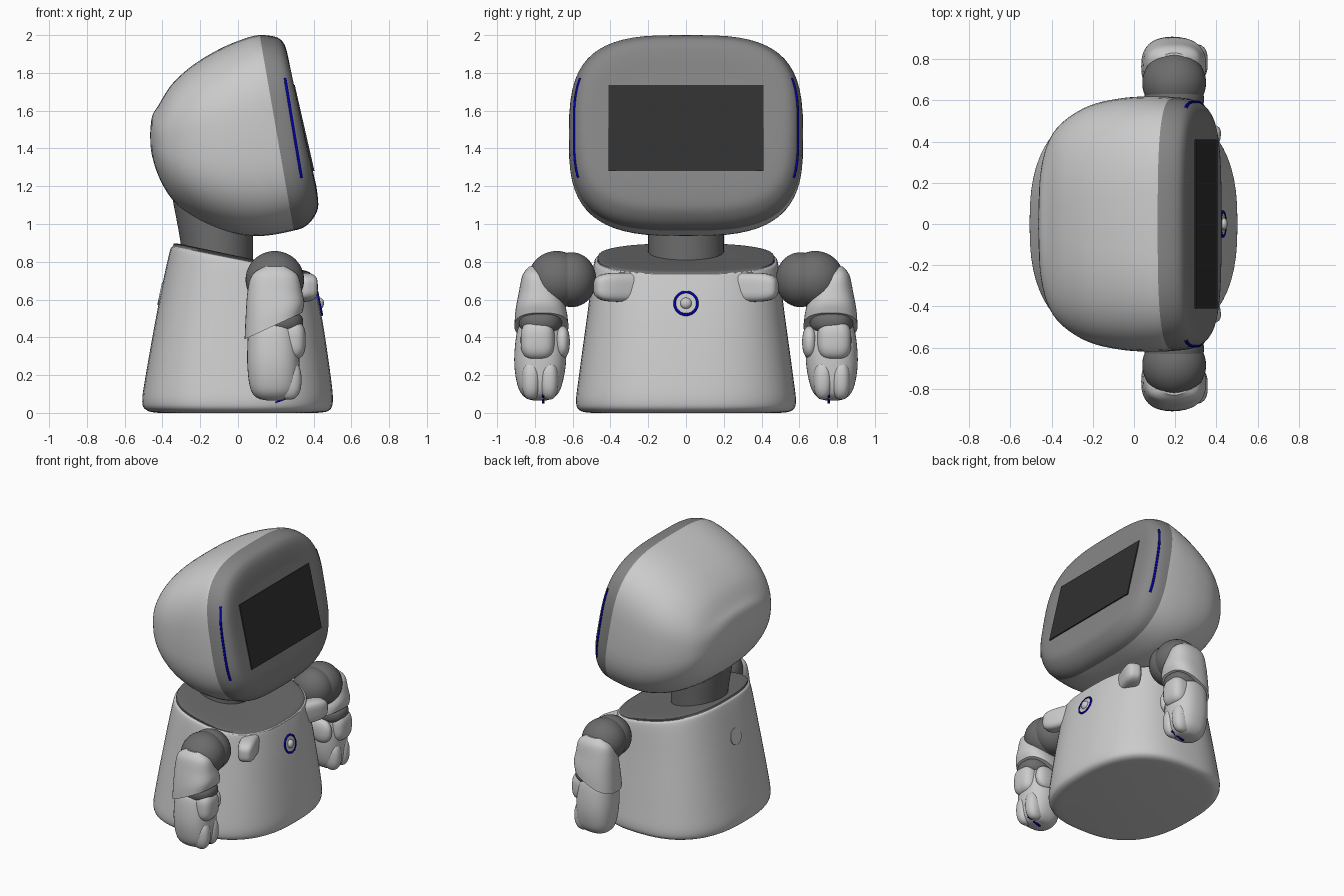
import bpy, bmesh, math
from mathutils import Matrix, Vector

cube = bpy.data.objects.get("Cube")
if cube:
    bpy.data.objects.remove(cube, do_unlink=True)


def material(name, r, g, b):
    m = bpy.data.materials.new(name)
    m.use_nodes = True
    m.diffuse_color = (r, g, b, 1)
    m.node_tree.nodes["Principled BSDF"].inputs["Base Color"].default_value = (r, g, b, 1)
    return m


SHELL = material("light grey shell", .6, .6, .6)
BEZEL = material("mid grey bezel", .24, .24, .24)
JOINT = material("dark grey joint", .15, .15, .15)
SCREEN = material("black screen", .03, .03, .03)
BLUE = material("blue light", 0, 0, .4)


def finish(name, bm, *mats):
    """Turn a bmesh into a smooth object that keeps its sharp edges."""
    bmesh.ops.recalc_face_normals(bm, faces=bm.faces)
    mesh = bpy.data.meshes.new(name)
    bm.to_mesh(mesh)
    bm.free()
    for m in mats:
        mesh.materials.append(m)
    for p in mesh.polygons:
        p.use_smooth = True
    mesh.set_sharp_from_angle(angle=math.radians(35))
    ob = bpy.data.objects.new(name, mesh)
    bpy.context.scene.collection.objects.link(ob)
    return ob


def ring_point(s, power, a):
    """Point on a superellipse spanning two (x, z) ends, with half width and y centre."""
    px, pz, qx, qz, w, yc = s
    c, d = math.cos(a), math.sin(a)
    u = math.copysign(abs(c) ** (2 / power), c)
    v = math.copysign(abs(d) ** (2 / power), d)
    return Vector(((px + qx) / 2 + u * (px - qx) / 2, yc + v * w,
                   (pz + qz) / 2 + u * (pz - qz) / 2))


def spline(a, b, c, d, t):
    return [(2 * q + (r - p) * t + (2 * p - 5 * q + 4 * r - s) * t * t
             + (3 * q - p - 3 * r + s) * t ** 3) / 2 for p, q, r, s in zip(a, b, c, d)]


def loft(name, stations, powers, mats, split=99, side=1, segs=64, steps=5):
    """Skin smooth rings through the stations; from 'split' on use the second colour."""
    st = [(*s, 0) if len(s) == 5 else s for s in stations]
    last = len(st) - 1
    bm, rings = bmesh.new(), []
    for k in range(last * steps + 1):
        i = min(k // steps, last - 1)
        s = spline(st[max(i - 1, 0)], st[i], st[i + 1], st[min(i + 2, last)], k / steps - i)
        power = powers[0] + (powers[1] - powers[0]) * min(1, 1.6 * k / (last * steps))
        pts = [ring_point(s, power, math.tau * j / segs) for j in range(segs)]
        rings.append([bm.verts.new((p.x, p.y * side, p.z)) for p in pts])
    for k, (r0, r1) in enumerate(zip(rings, rings[1:])):
        for j in range(segs):
            n = (j + 1) % segs
            f = bm.faces.new((r0[j], r0[n], r1[n], r1[j]))
            f.material_index = int(k >= split * steps)
    bm.faces.new(rings[0])
    bm.faces.new(rings[-1]).material_index = int(split < last)
    return finish(name, bm, *mats)


def blob(name, loc, half, mat, power=2, turn=0):
    """Ellipsoid, squarer with a higher power."""
    bm = bmesh.new()
    bmesh.ops.create_uvsphere(bm, u_segments=40, v_segments=24, radius=1)
    for v in bm.verts:
        length = sum(abs(c) ** power for c in v.co) ** (1 / power)
        v.co = Vector([c / length * h for c, h in zip(v.co, half)])
    bm.transform(Matrix.Translation(loc) @ Matrix.Rotation(turn, 4, 'Z'))
    return finish(name, bm, mat)


def plate(name, loc, size, mat, tilt=0):
    bm = bmesh.new()
    bmesh.ops.create_cube(bm, size=1)
    bm.transform(Matrix.Translation(loc) @ Matrix.Rotation(tilt, 4, 'Y')
                 @ Matrix.Diagonal((*size, 1)))
    return finish(name, bm, mat)


def disc(name, loc, radius, depth, mat, tilt):
    bm = bmesh.new()
    bmesh.ops.create_cone(bm, cap_ends=True, segments=40, radius1=radius,
                          radius2=radius, depth=depth)
    bm.transform(Matrix.Translation(loc) @ Matrix.Rotation(tilt, 4, 'Y'))
    return finish(name, bm, mat)


def tube(name, pts, radius, mat, cyclic=False):
    cu = bpy.data.curves.new(name, 'CURVE')
    cu.dimensions = '3D'
    cu.bevel_depth = radius
    cu.bevel_resolution = 2
    sp = cu.splines.new('POLY')
    sp.points.add(len(pts) - 1)
    for p, co in zip(sp.points, pts):
        p.co = (*co, 1)
    sp.use_cyclic_u = cyclic
    cu.materials.append(mat)
    ob = bpy.data.objects.new(name, cu)
    bpy.context.scene.collection.objects.link(ob)


# Head: rounded shell at the back, bezel at the front
loft("head", [
    (-.465, 1.48, -.465, 1.46, .02),
    (-.455, 1.57, -.455, 1.36, .24),
    (-.42, 1.63, -.41, 1.23, .40),
    (-.35, 1.74, -.33, 1.11, .50),
    (-.24, 1.84, -.19, 1.01, .575),
    (-.10, 1.925, -.03, .95, .61),
    (.03, 1.98, .13, .937, .62),
    (.115, 2.0, .295, .965, .615),
    (.20, 1.99, .36, .99, .60),
    (.24, 1.96, .405, 1.04, .57),
    (.262, 1.9, .425, 1.1, .52),
    (.278, 1.8, .415, 1.2, .42)], (2.2, 3.2), (SHELL, BEZEL), split=7)

# Screen
plate("screen", (.348, 0, 1.508), (.009, .82, .467), SCREEN, math.radians(-12.9))

# Light strips on both edges of the bezel
edge = (.214, 1.98, .376, 1.007, .592, 0)
for side, label in ((1, "left"), (-1, "right")):
    arc = [ring_point(edge, 3.2, math.radians(64 + 2 * i)) for i in range(27)]
    arc = [p for p in arc if 1.24 < p.z < 1.78]
    tube(label + "_light_strip", [(p.x, p.y * side, p.z) for p in arc], .008, BLUE)

# Neck
loft("neck", [
    (.08, .78, -.30, .86, .2),
    (.08, .93, -.31, .94, .2),
    (.08, 1.1, -.35, 1.15, .2)], (2, 2), (JOINT,))

# Body: flared shell with a slanted dark top
loft("body", [
    (.42, 0, -.42, 0, .50),
    (.48, .012, -.48, .012, .56),
    (.502, .06, -.507, .06, .582),
    (.49, .2, -.485, .22, .565),
    (.445, .5, -.42, .58, .52),
    (.40, .71, -.365, .84, .49),
    (.385, .737, -.345, .882, .47),
    (.34, .757, -.31, .895, .43),
    (.10, .805, -.06, .84, .12)], (2.5, 2.6), (SHELL, JOINT), split=6)

# Chest button with its light ring, and the round cover on the back
lean = math.radians(12)
disc("chest_disc", (.425, 0, .58), .055, .016, SHELL, math.pi / 2 - lean)
blob("chest_button", (.433, 0, .58), (.022, .03, .03), SHELL)
tube("chest_light", [(.431 - .06 * math.sin(lean) * math.sin(a), .06 * math.cos(a),
                      .58 + .06 * math.sin(a))
                     for a in (math.tau * i / 40 for i in range(40))], .007, BLUE, True)
disc("back_cover", (-.409, 0, .63), .06, .012, SHELL, math.pi / 2 + lean)

# Arms
for side, label in ((1, "left_"), (-1, "right_")):
    def arm_blob(part, loc, half, mat, power=2, turn=0):
        blob(label + part, (loc[0], loc[1] * side, loc[2]), half, mat, power, turn * side)

    arm_blob("chest_pad", (.325, .325, .665), (.06, .17, .077), SHELL, 3.5, -.38)
    arm_blob("shoulder_joint", (.195, .605, .705), (.145, .13, .145), JOINT)
    arm_blob("shoulder_ball", (.195, .685, .705), (.155, .152, .152), JOINT)
    loft(label + "sleeve", [
        (.25, .775, .14, .775, .03, .80),
        (.315, .73, .075, .73, .07, .795),
        (.34, .64, .05, .64, .11, .775),
        (.35, .58, .04, .5, .135, .768),
        (.34, .53, .035, .39, .143, .765)], (2.3, 2.5), (SHELL,), side=side, segs=40)
    arm_blob("wrist", (.2, .77, .48), (.145, .115, .07), JOINT, 2.5)
    loft(label + "hand", [
        (.26, .49, .10, .49, .07, .77),
        (.30, .46, .06, .46, .115, .77),
        (.32, .36, .05, .36, .135, .77),
        (.325, .24, .05, .24, .135, .773),
        (.315, .13, .065, .13, .112, .775),
        (.28, .08, .10, .08, .075, .775),
        (.22, .065, .16, .065, .03, .775)], (2.4, 2.4), (SHELL,), side=side, segs=40)
    arm_blob("hand_pad", (.275, .785, .385), (.083, .09, .105), SHELL, 3)
    arm_blob("thumb", (.23, .655, .375), (.08, .04, .085), SHELL, 2.3)
    for i in range(2):
        arm_blob("finger_%d" % (i + 1), (.27, .725 + .095 * i, .175),
                 (.066, .05, .105), SHELL, 2.4)
    plate(label + "fingertip_light", (.25, .755 * side, .074), (.11, .014, .009), BLUE, -.35)
